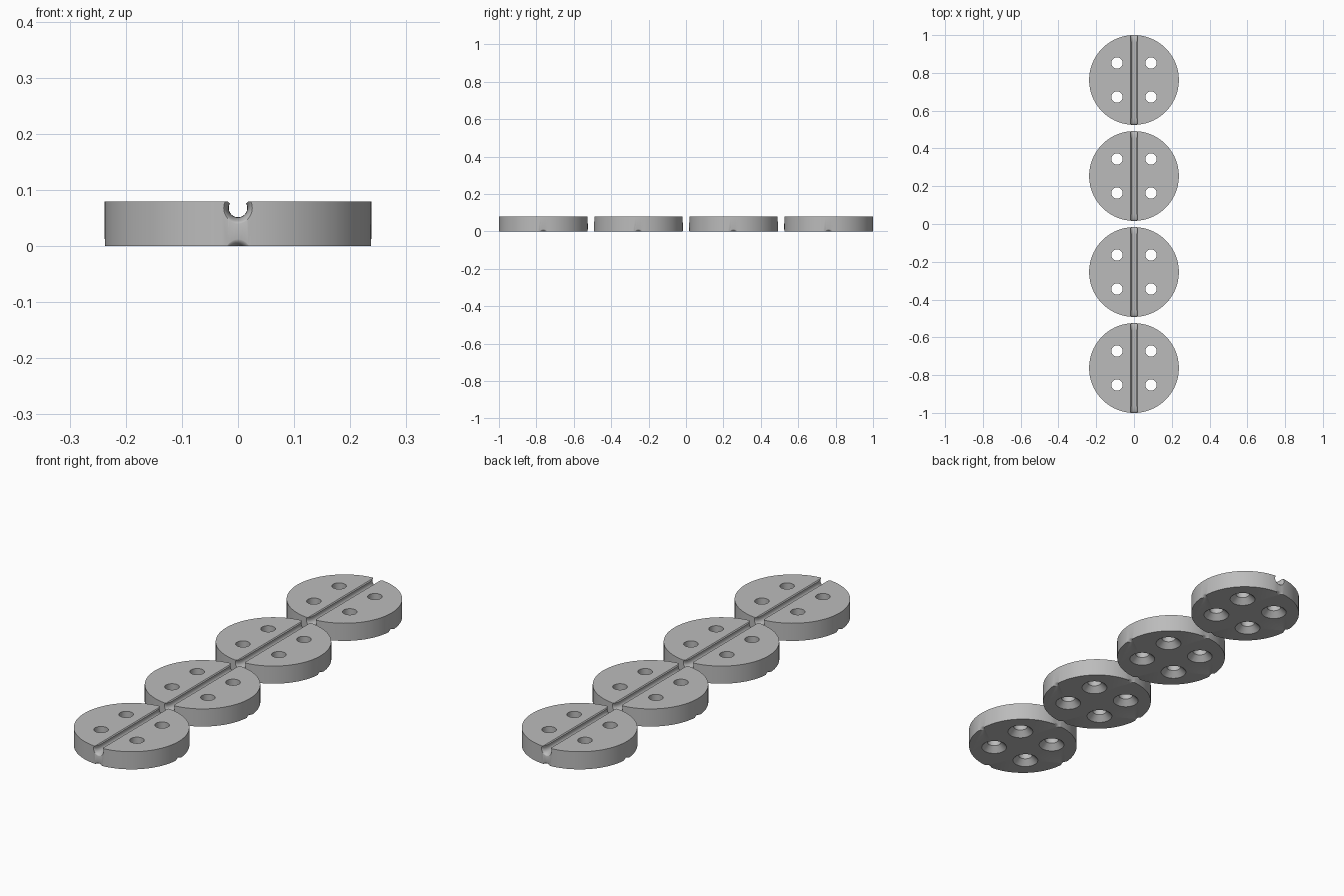
import bpy, bmesh, math
from mathutils import Matrix

if "Cube" in bpy.data.objects:
    bpy.data.objects.remove(bpy.data.objects["Cube"])

RADIUS, HEIGHT, SPACING = 0.2375, 0.08, 0.5083
GROOVE_Z = 0.068

grey = bpy.data.materials.new("mid grey")
grey.use_nodes = True
colour = (0.5, 0.5, 0.5, 1)
grey.diffuse_color = colour
grey.node_tree.nodes["Principled BSDF"].inputs["Base Color"].default_value = colour


def loft(name, rings, matrix=Matrix()):
    """Closed solid through a list of equal-length rings of points."""
    bm = bmesh.new()
    loops = [[bm.verts.new(p) for p in ring] for ring in rings]
    n = len(loops[0])
    for a, b in zip(loops, loops[1:]):
        for i in range(n):
            j = (i + 1) % n
            bm.faces.new((a[i], a[j], b[j], b[i]))
    bm.faces.new(loops[0][::-1])
    bm.faces.new(loops[-1])
    bmesh.ops.recalc_face_normals(bm, faces=bm.faces)
    bm.transform(matrix)
    mesh = bpy.data.meshes.new(name)
    bm.to_mesh(mesh)
    bm.free()
    mesh.materials.append(grey)
    obj = bpy.data.objects.new(name, mesh)
    bpy.context.collection.objects.link(obj)
    return obj


def revolve(name, profile, sides, matrix=Matrix()):
    """Solid of revolution about z from (radius, height) pairs."""
    rings = [[(r * math.cos(math.tau * i / sides), r * math.sin(math.tau * i / sides), h)
              for i in range(sides)] for r, h in profile]
    return loft(name, rings, matrix)


def flare(base, rim=0.0285, length=0.04, steps=8):
    """Rounded bell mouth that widens towards the disc edge."""
    pts = []
    for i in range(steps + 1):
        t = math.sin(math.pi / 2 * i / steps)
        pts.append((base + (rim - base) * (1 - math.sqrt(max(0, 1 - t * t))),
                    RADIUS - length + length * t))
    return pts + [(rim, RADIUS + 0.02)]


def cut(target, cutter):
    mod = target.modifiers.new("cut", "BOOLEAN")
    mod.operation, mod.solver, mod.object = "DIFFERENCE", "EXACT", cutter
    bpy.context.view_layer.objects.active = target
    bpy.ops.object.modifier_apply(modifier=mod.name)
    bpy.data.objects.remove(cutter)


disc = revolve("disc_1", [(RADIUS, 0), (RADIUS, HEIGHT)], 96)

# Four countersunk screw holes
for sx in (-1, 1):
    for sy in (-1, 1):
        cut(disc, revolve("hole_cutter", [(0.058, -0.003), (0.03, 0.025), (0.03, 0.1)], 32,
                          Matrix.Translation((sx * 0.09, sy * 0.09, 0))))

# Round cable channel with bell-mouthed ends
mouth = flare(0.0165)
channel = [(r, -h) for r, h in reversed(mouth)] + mouth
cut(disc, revolve("channel_cutter", channel, 32,
                  Matrix.Translation((0, 0, GROOVE_Z)) @ Matrix.Rotation(math.pi / 2, 4, "X")))

# Narrow snap-in slot with chamfered lips above the channel
half = [(0.0125, GROOVE_Z), (0.0125, 0.074), (0.0245, 0.086)]
section = half + [(-x, z) for x, z in reversed(half)]
cut(disc, loft("slot_cutter", [[(x, y, z) for x, z in section] for y in (-0.3, 0.3)]))

# Four bell-shaped notches under the rim
for k in range(4):
    turn = Matrix.Rotation(k * math.pi / 2, 4, "Z") @ Matrix.Translation((0, 0, -0.0155))
    cut(disc, revolve("notch_cutter", flare(0.012), 32,
                      turn @ Matrix.Rotation(math.pi / 2, 4, "X")))

# Smooth walls with crisp edges
bpy.ops.object.select_all(action="DESELECT")
disc.select_set(True)
bpy.context.view_layer.objects.active = disc
bpy.ops.object.shade_smooth_by_angle(angle=math.radians(30))

# Row of four identical discs
for k in range(4):
    item = disc if k == 0 else disc.copy()
    item.name = f"disc_{k + 1}"
    if k:
        bpy.context.collection.objects.link(item)
    item.location.y = (k - 1.5) * SPACING
